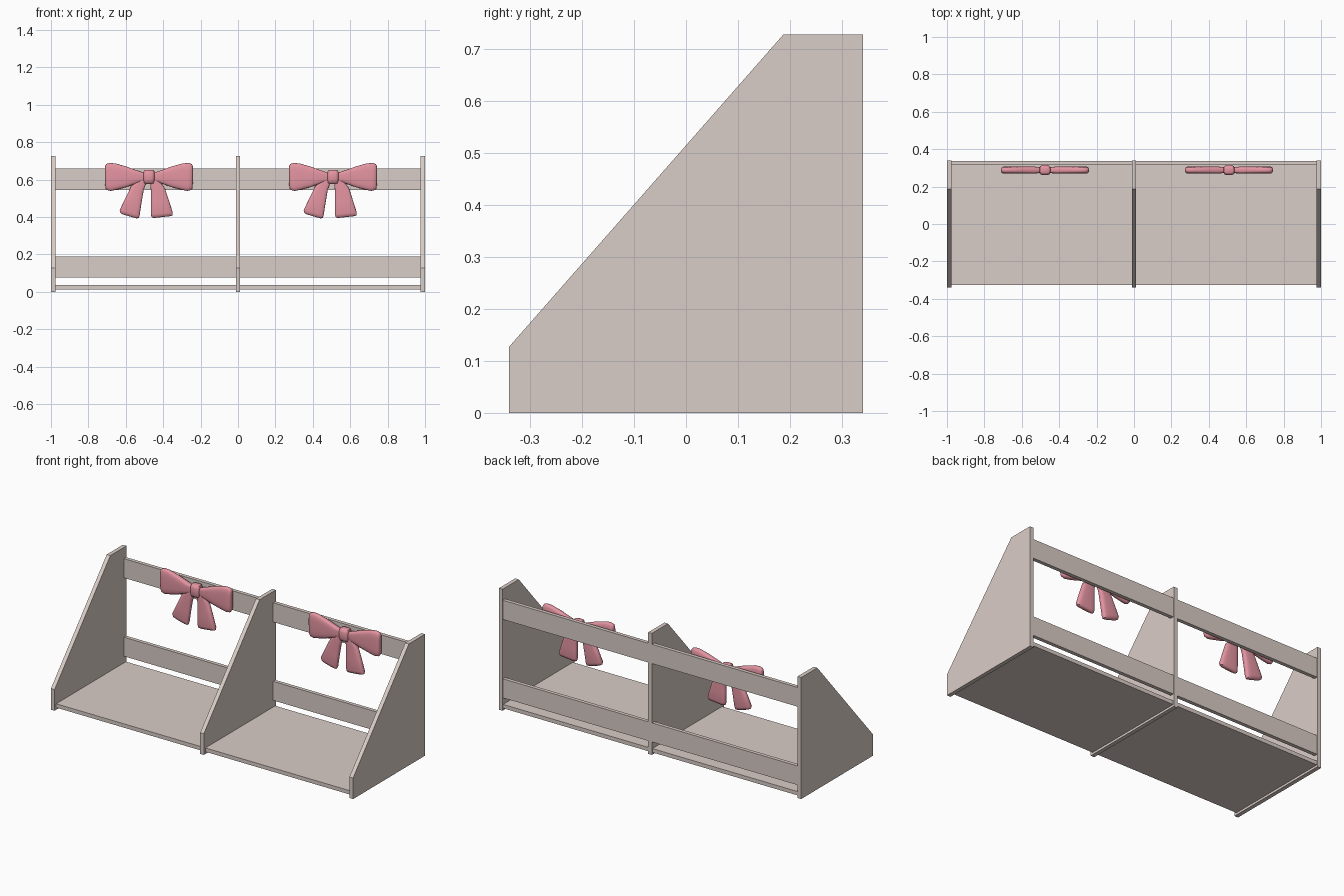
import bpy, bmesh, math

if "Cube" in bpy.data.objects:
    bpy.data.objects.remove(bpy.data.objects["Cube"])


def material(name, rgb):
    m = bpy.data.materials.new(name)
    m.diffuse_color = (*rgb, 1)
    m.use_nodes = True
    m.node_tree.nodes["Principled BSDF"].inputs["Base Color"].default_value = m.diffuse_color
    return m


WOOD = material("pale_wood", (0.70, 0.61, 0.57))
PINK = material("pink", (0.78, 0.30, 0.36))


def finish(name, bm, mat):
    bmesh.ops.recalc_face_normals(bm, faces=bm.faces)
    me = bpy.data.meshes.new(name)
    bm.to_mesh(me)
    bm.free()
    me.materials.append(mat)
    ob = bpy.data.objects.new(name, me)
    bpy.context.collection.objects.link(ob)
    return ob


def prism(name, profile, x0, x1):
    """Extrude a (y, z) profile from x0 to x1."""
    bm = bmesh.new()
    f = bm.faces.new([bm.verts.new((x0, y, z)) for y, z in profile])
    r = bmesh.ops.extrude_face_region(bm, geom=[f])
    verts = [v for v in r["geom"] if isinstance(v, bmesh.types.BMVert)]
    bmesh.ops.translate(bm, vec=(x1 - x0, 0, 0), verts=verts)
    return finish(name, bm, WOOD)


def rect(y0, y1, z0, z1):
    return [(y0, z0), (y1, z0), (y1, z1), (y0, z1)]


def loft(name, stations, origin, n=28, flip=1):
    """Skin rounded sections; station = edge point a, edge point b, half thickness."""
    ox, oy, oz = origin
    bm = bmesh.new()
    rings = []
    for (ax, az), (bx, bz), t in stations:
        ring = []
        for i in range(n):
            c, s = (math.copysign(abs(f) ** 0.6, f) for f in
                    (math.cos(2 * math.pi * i / n), math.sin(2 * math.pi * i / n)))
            x = (ax + bx) / 2 + (ax - bx) / 2 * c
            z = (az + bz) / 2 + (az - bz) / 2 * c
            ring.append(bm.verts.new((ox + flip * x, oy + t * s, oz + z)))
        rings.append(ring)
    for p, q in zip(rings, rings[1:]):
        for i in range(n):
            j = (i + 1) % n
            bm.faces.new((p[i], p[j], q[j], q[i]))
    bm.faces.new(rings[0])
    bm.faces.new(rings[-1])
    ob = finish(name, bm, PINK)
    bpy.context.view_layer.objects.active = ob
    ob.select_set(True)
    bpy.ops.object.shade_smooth_by_angle(angle=math.radians(50))
    ob.select_set(False)


# Sloped upright panels
SIDE = [(-0.34, 0), (0.34, 0), (0.34, 0.727), (0.187, 0.727), (-0.34, 0.127)]
for name, x in (("left_panel", -0.988), ("middle_panel", 0), ("right_panel", 0.988)):
    prism(name, SIDE, x - 0.012, x + 0.012)

# Shelf boards and back rails in each bay
for side, x0, x1 in (("left", -0.976, -0.012), ("right", 0.012, 0.976)):
    prism(side + "_shelf", rect(-0.325, 0.335, 0.013, 0.036), x0, x1)
    prism(side + "_lower_rail", rect(0.315, 0.337, 0.076, 0.19), x0, x1)
    prism(side + "_upper_rail", rect(0.315, 0.337, 0.545, 0.66), x0, x1)

# Bow outlines, relative to the knot
LOOP = [((0.015, 0.018), (0.015, -0.018), 0.014),
        ((0.06, 0.033), (0.06, -0.033), 0.019),
        ((0.12, 0.055), (0.12, -0.055), 0.019),
        ((0.18, 0.072), (0.17, -0.068), 0.019),
        ((0.212, 0.074), (0.205, -0.075), 0.019),
        ((0.228, 0.069), (0.225, -0.07), 0.018),
        ((0.234, 0.06), (0.232, -0.06), 0.012),
        ((0.235, 0.045), (0.234, -0.045), 0.005)]
TAIL = [((0.005, -0.02), (0.05, -0.015), 0.014),
        ((0.01, -0.07), (0.085, -0.06), 0.016),
        ((0.01, -0.14), (0.108, -0.13), 0.017),
        ((0.01, -0.2), (0.127, -0.19), 0.017),
        ((0.014, -0.215), (0.125, -0.205), 0.014),
        ((0.025, -0.22), (0.115, -0.21), 0.006)]
LEFT_TAIL = [((0.01, -0.02), (0.05, -0.01), 0.014),
             ((0.028, -0.07), (0.095, -0.05), 0.016),
             ((0.04, -0.14), (0.128, -0.118), 0.017),
             ((0.05, -0.205), (0.157, -0.178), 0.017),
             ((0.055, -0.22), (0.153, -0.193), 0.014),
             ((0.067, -0.222), (0.142, -0.2), 0.006)]
KNOT = [((-0.018, z * 0.9), (0.018, z * 0.9), 0.012) if abs(z) > 0.04 else
        ((-w, z), (w, z), t)
        for z, w, t in ((-0.042, 0, 0), (-0.034, 0.027, 0.021), (-0.02, 0.03, 0.027),
                        (0.02, 0.03, 0.027), (0.034, 0.027, 0.021), (0.042, 0, 0))]

for side, x in (("left", -0.476), ("right", 0.508)):
    o = (x, 0.288, 0.615)
    loft(side + "_bow_left_loop", LOOP, o, flip=-1)
    loft(side + "_bow_right_loop", LOOP, o)
    loft(side + "_bow_left_tail", LEFT_TAIL, o, flip=-1)
    loft(side + "_bow_right_tail", TAIL, o)
    loft(side + "_bow_knot", KNOT, o)
